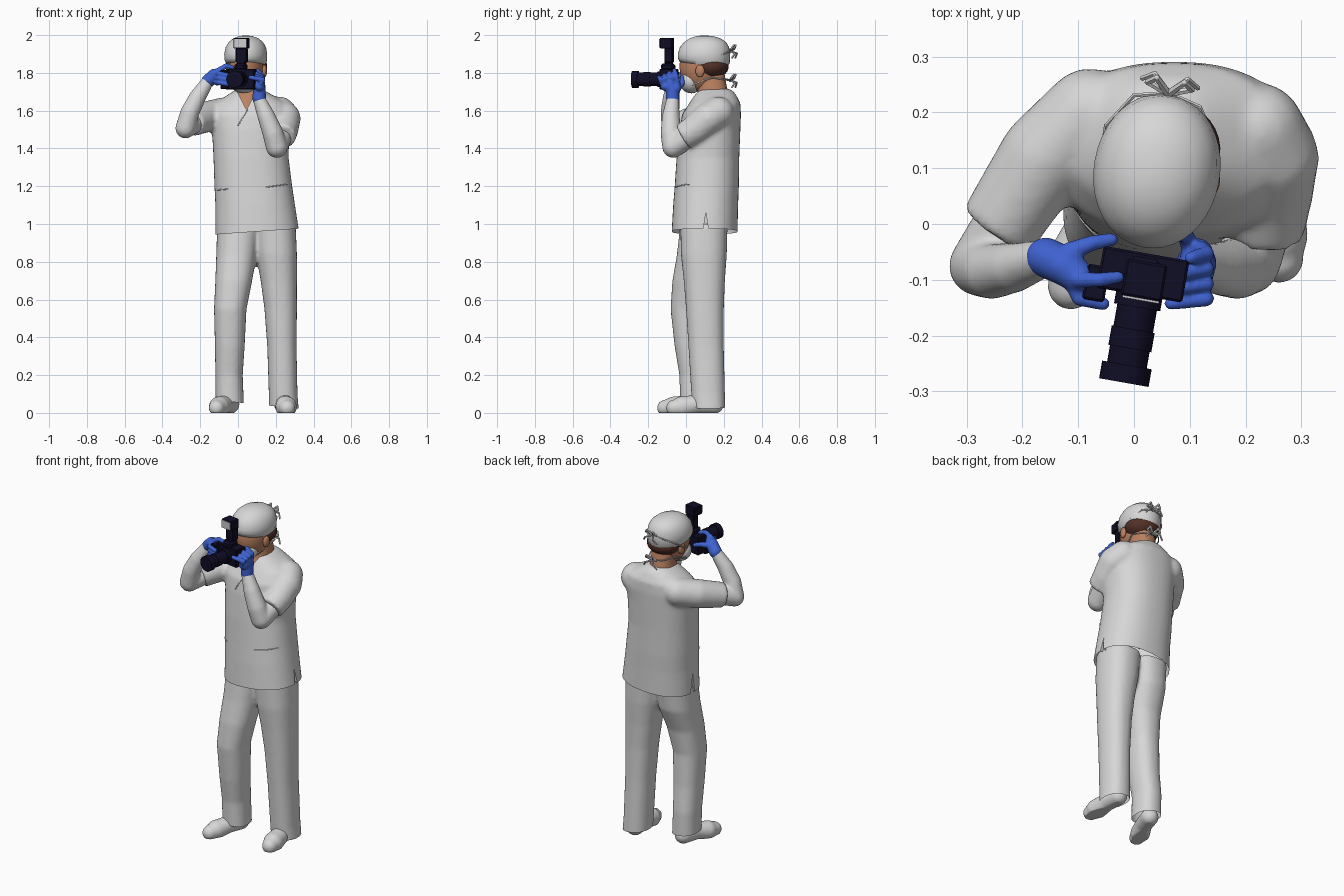
import bpy, bmesh, math
from mathutils import Vector, Matrix
from mathutils.bvhtree import BVHTree

if "Cube" in bpy.data.objects:
    bpy.data.objects.remove(bpy.data.objects["Cube"])

def mat(name, c):
    m = bpy.data.materials.new(name)
    m.diffuse_color = (*c, 1)
    m.use_nodes = True
    m.node_tree.nodes["Principled BSDF"].inputs["Base Color"].default_value = m.diffuse_color
    return m

CLOTH = mat("white_cloth", (0.68, 0.68, 0.68))
GLOVE = mat("blue_glove", (0.05, 0.125, 0.65))
BLACK = mat("camera_black", (0.005, 0.004, 0.018))
SKIN = mat("skin", (0.5, 0.22, 0.12))
HAIR = mat("brown_hair", (0.085, 0.03, 0.02))
PANEL = mat("flash_panel", (0.6, 0.6, 0.62))
YAW = Matrix.Rotation(math.radians(-10), 4, 'Z')

def make(name, bm, material, M=None, angle=45):
    if M:
        bm.transform(M)
    bmesh.ops.recalc_face_normals(bm, faces=bm.faces)
    me = bpy.data.meshes.new(name)
    bm.to_mesh(me)
    bm.free()
    me.materials.append(material)
    me.shade_smooth()
    me.set_sharp_from_angle(angle=math.radians(angle))
    ob = bpy.data.objects.new(name, me)
    bpy.context.collection.objects.link(ob)
    return ob

def loft(bm, rows, n=40, e=2.3):
    """Rows of (z, x0, x1, y0, y1) become rounded rings."""
    prev = None
    for i, (z, x0, x1, y0, y1) in enumerate(rows):
        ring = []
        for k in range(n):
            a = 2 * math.pi * k / n
            c, s = math.cos(a), math.sin(a)
            ring.append(bm.verts.new(((x0 + x1) / 2 + (x1 - x0) / 2 * math.copysign(abs(c) ** (2 / e), c),
                                      (y0 + y1) / 2 + (y1 - y0) / 2 * math.copysign(abs(s) ** (2 / e), s), z)))
        if prev:
            for k in range(n):
                bm.faces.new((prev[k], prev[(k + 1) % n], ring[(k + 1) % n], ring[k]))
        else:
            bm.faces.new(ring[::-1])
        prev = ring
    bm.faces.new(prev)

def chain(bm, pts, seg=20, flat_end=False):
    """Points (x, y, z, r) become balls joined by cones."""
    for i, p in enumerate(pts):
        a = Vector(p[:3])
        if not (flat_end and i == len(pts) - 1):
            bmesh.ops.create_uvsphere(bm, u_segments=seg, v_segments=max(4, seg // 2), radius=p[3],
                                      matrix=Matrix.Translation(a))
        if i:
            q = pts[i - 1]
            d = a - Vector(q[:3])
            M = Matrix.Translation((a + Vector(q[:3])) / 2) @ d.to_track_quat('Z', 'Y').to_matrix().to_4x4()
            bmesh.ops.create_cone(bm, cap_ends=True, segments=seg, radius1=q[3], radius2=p[3], depth=d.length, matrix=M)

def fuse(name, bm, material, voxel, its, cutters=()):
    """Merge overlapping pieces into one smooth skin."""
    ob = make(name, bm, material)
    r = ob.modifiers.new("fuse", 'REMESH')
    r.mode, r.voxel_size = 'VOXEL', voxel
    s = ob.modifiers.new("soften", 'SMOOTH')
    s.iterations, s.factor = its, 0.5
    for c in cutters:
        b = ob.modifiers.new("cut", 'BOOLEAN')
        b.operation, b.object, b.solver = 'DIFFERENCE', c, 'EXACT'
    dg = bpy.context.evaluated_depsgraph_get()
    me = bpy.data.meshes.new_from_object(ob.evaluated_get(dg))
    ob.modifiers.clear()
    ob.data = me
    me.materials.clear()
    me.materials.append(material)
    me.polygons.foreach_set("material_index", [0] * len(me.polygons))
    me.shade_smooth()
    me.set_sharp_from_angle(angle=math.radians(50))
    for c in cutters:
        bpy.data.objects.remove(c)
    return ob

def trim(ob, co, no):
    """Cut away everything behind a plane, leaving an open hem."""
    bm = bmesh.new()
    bm.from_mesh(ob.data)
    bmesh.ops.bisect_plane(bm, geom=bm.verts[:] + bm.edges[:] + bm.faces[:], plane_co=co, plane_no=no, clear_inner=True)
    bm.to_mesh(ob.data)
    bm.free()

def prism(name, tri, lo, hi):
    bm = bmesh.new()
    f = bm.faces.new([bm.verts.new(lo(*p)) for p in tri])
    g = bmesh.ops.extrude_face_region(bm, geom=[f])
    bmesh.ops.translate(bm, verts=[v for v in g['geom'] if isinstance(v, bmesh.types.BMVert)], vec=hi)
    ob = make(name, bm, CLOTH)
    ob.hide_render = True
    return ob

def ball(name, c, r, material, M=None):
    bm = bmesh.new()
    bmesh.ops.create_uvsphere(bm, u_segments=32, v_segments=20, radius=1)
    return make(name, bm, material, Matrix.Translation(c) @ YAW @ Matrix.Diagonal((*r, 1)))

# Tunic with sleeves, neck opening and side slits
cut = [prism("neck_cutter", [(-.035, 1.76), (.045, 1.605), (.125, 1.76)], lambda a, b: (a, -.1, b), (0, .2, 0))]
for x in (.285, -.16):
    cut.append(prism("slit_cutter", [(.08, .9), (.105, 1.06), (.13, .9)], lambda a, b: (x, a, b), (.07, 0, 0)))
bm = bmesh.new()
loft(bm, [(.92, -.12, .33, -.078, .272), (1.1, -.12, .302, -.068, .276), (1.2, -.125, .287, -.06, .28),
          (1.35, -.13, .268, -.05, .282), (1.5, -.138, .272, -.035, .288), (1.58, -.15, .295, -.02, .291),
          (1.64, -.12, .262, .018, .288), (1.69, -.045, .17, .05, .262), (1.715, -.005, .125, .075, .235)])
chain(bm, [(-.08, .2, 1.59, .08), (-.16, .12, 1.57, .082), (-.245, -.01, 1.535, .072)], flat_end=True)
chain(bm, [(.22, .17, 1.59, .085), (.247, .12, 1.56, .085), (.24, .05, 1.5, .08), (.232, -.015, 1.46, .073)], flat_end=True)
tunic = fuse("tunic", bm, CLOTH, .011, 6, cut)
trim(tunic, (.1, .1, .96), (-.07, 0, 1))

# Pocket edges and neckline flap laid on the tunic front
tree = BVHTree.FromPolygons([v.co for v in tunic.data.vertices], [p.vertices[:] for p in tunic.data.polygons])
for name, a, b in (("pocket_edge_a", (-.11, 1.18), (-.055, 1.185)), ("pocket_edge_b", (.15, 1.195), (.26, 1.21)),
                   ("neck_flap_edge", (.05, 1.605), (.0, 1.52))):
    pts = []
    for i in range(7):
        t = i / 6
        h = tree.ray_cast(Vector((a[0] + (b[0] - a[0]) * t, -1, a[1] + (b[1] - a[1]) * t)), Vector((0, 1, 0)))[0]
        if h:
            pts.append((*h, .003))
    bm = bmesh.new()
    chain(bm, pts, 6)
    make(name, bm, CLOTH)

# Trousers
bm = bmesh.new()
loft(bm, [(.03, -.118, .032, -.03, .14), (.2, -.12, .025, -.035, .14), (.35, -.122, .035, -.06, .125),
          (.55, -.127, .045, -.082, .12), (.7, -.12, .075, -.072, .145), (.84, -.115, .1, -.048, .2), (1., -.11, .12, -.03, .22)])
loft(bm, [(.01, .165, .322, .035, .208), (.1, .163, .315, .028, .206), (.35, .155, .31, .013, .2), (.55, .14, .312, 0, .2),
          (.7, .12, .312, -.012, .206), (.84, .095, .312, -.027, .216), (1., .08, .305, -.03, .22)])
trousers = fuse("trousers", bm, CLOTH, .011, 5)
trim(trousers, (.1, .1, .045), (.1, 0, 1))

# Shoes, flattened underneath
for name, pts in (("shoe_a", [(-.042, .085, .045, .05), (-.07, 0, .045, .048), (-.1, -.065, .032, .055), (-.113, -.112, .026, .042)]),
                  ("shoe_b", [(.24, .15, .045, .05), (.248, .06, .045, .05), (.255, -.02, .032, .057), (.26, -.062, .026, .044)])):
    bm = bmesh.new()
    chain(bm, pts)
    ob = fuse(name, bm, CLOTH, .007, 5)
    for v in ob.data.vertices:
        v.co.z = max(v.co.z, 0)

# Arms
for name, pts in (("forearm_a", [(-.215, .03, 1.545, .055), (-.278, -.075, 1.507, .054), (-.255, -.085, 1.59, .05),
                                 (-.215, -.078, 1.67, .045), (-.165, -.063, 1.748, .034)]),
                  ("forearm_b", [(.235, .04, 1.48, .06), (.205, -.068, 1.408, .058), (.185, -.08, 1.48, .055),
                                 (.15, -.08, 1.57, .047), (.112, -.07, 1.66, .034)])):
    bm = bmesh.new()
    chain(bm, pts)
    fuse(name, bm, CLOTH, .008, 5)

# Gloves: cuff, palm, fingers and thumb
bm = bmesh.new()
chain(bm, [(-.158, -.06, 1.757, .036), (-.125, -.075, 1.787, .035), (-.1, -.095, 1.795, .03)])
chain(bm, [(-.1, -.1, 1.815, .015), (-.062, -.1, 1.838, .013), (-.028, -.095, 1.828, .011)], 12)
for k in range(3):
    z = 1.795 - .023 * k
    chain(bm, [(-.112, -.1, z, .016), (-.098, -.133, z, .014), (-.055, -.143, z - .008, .012)], 12)
chain(bm, [(-.115, -.05, 1.79, .018), (-.075, -.034, 1.79, .014), (-.04, -.028, 1.78, .012)], 12)
fuse("glove_a", bm, GLOVE, .0042, 3)
bm = bmesh.new()
chain(bm, [(.112, -.07, 1.665, .036), (.113, -.072, 1.71, .034), (.112, -.085, 1.745, .032)])
chain(bm, [(.113, -.055, 1.72, .03), (.115, -.11, 1.73, .026)])
for k in range(4):
    y = -.045 - .027 * k
    chain(bm, [(.12, y, 1.745, .016), (.13, y - .008, 1.782 - .006 * k, .014),
               (.102 - .012 * k, y - .016, 1.812 - .012 * k, .012)], 12)
chain(bm, [(.105, -.05, 1.71, .018), (.092, -.02, 1.745, .015), (.085, -.02, 1.775, .012)], 12)
fuse("glove_b", bm, GLOVE, .0042, 3)

# Neck and head
bm = bmesh.new()
loft(bm, [(1.56, -.05, .14, -.003, .22), (1.64, -.035, .13, .035, .225), (1.69, -.018, .127, .06, .225),
          (1.73, -.01, .122, .065, .215), (1.82, -.01, .115, .05, .2)])
make("neck", bm, SKIN)
ball("head", (.043, .08, 1.835), (.091, .115, .135), SKIN)
ball("hair", (.055, .136, 1.835), (.1, .09, .066), HAIR)
ball("face_mask", (.03, .028, 1.758), (.078, .064, .066), CLOTH)
for s in (-1, 1):
    ball("ear", Vector((.048, .09, 1.81)) + YAW @ Vector((s * .094, 0, 0)), (.013, .024, .033), SKIN)

# Surgical cap with a sloping rim
bm = bmesh.new()
loft(bm, [(1.845, -.1, .1, -.128, .125), (1.865, -.111, .111, -.139, .137), (1.9, -.113, .113, -.139, .139),
          (1.935, -.106, .106, -.128, .134), (1.963, -.09, .09, -.106, .118), (1.983, -.066, .066, -.076, .088),
          (1.994, -.036, .036, -.042, .05), (1.998, -.01, .01, -.012, .014)], e=2.05)
for v in bm.verts:
    if v.co.z < 1.87:
        v.co.z -= v.co.y * .1
make("cap", bm, CLOTH, Matrix.Translation((.041, .095, 0)) @ YAW, 60)

# Mask straps and tied bows at the back
bm = bmesh.new()
for s in (-1, 1):
    chain(bm, [(.072 * s, -.05, 1.735, .004), (.078 * s, 0, 1.755, .004), (.085 * s, .06, 1.775, .004), (.05 * s, .12, 1.765, .004),
               (0, .137, 1.76, .004)], 6)
    chain(bm, [(.072 * s, -.06, 1.8, .004), (.099 * s, 0, 1.825, .004), (.1 * s, .065, 1.87, .004), (.06 * s, .127, 1.905, .004),
               (0, .142, 1.915, .004)], 6)
    for z in (1.76, 1.915):
        chain(bm, [(0, .14, z, .008), (.025 * s, .165, z + .03, .006), (.04 * s, .155, z + .012, .006), (0, .14, z, .006)], 6)
        chain(bm, [(0, .142, z, .006), (.03 * s, .172, z - .012, .005), (.05 * s, .16, z - .035, .005)], 6)
make("ties", bm, CLOTH, Matrix.Translation((.037, .095, 0)) @ YAW)

# Camera: body, grip, viewfinder hump, flash and lens
CAM = Matrix.Translation((.016, -.09, 0)) @ YAW
def box(name, c, s, material=BLACK, bevel=.004):
    bm = bmesh.new()
    bmesh.ops.create_cube(bm, size=1, matrix=Matrix.Translation(c) @ Matrix.Diagonal((*s, 1)))
    if bevel:
        bmesh.ops.bevel(bm, geom=bm.edges[:], offset=bevel, segments=1, affect='EDGES')
    make(name, bm, material, CAM, 30)
box("camera_body", (0, 0, 1.767), (.156, .076, .108))
box("camera_grip", (-.08, -.03, 1.765), (.04, .064, .1))
box("viewfinder_hump", (0, -.005, 1.832), (.062, .07, .036), bevel=.01)
box("flash_foot", (.004, 0, 1.857), (.045, .04, .02))
box("flash_body", (.004, .002, 1.893), (.06, .042, .075))
box("flash_head", (.004, -.01, 1.957), (.074, .066, .056))
box("flash_panel", (.004, -.044, 1.957), (.066, .006, .046), PANEL, 0)
bm = bmesh.new()
for y0, y1, r in ((-.03, -.06, .042), (-.055, -.17, .036), (-.1, -.135, .039), (-.165, -.197, .045)):
    bmesh.ops.create_cone(bm, cap_ends=True, segments=32, radius1=r, radius2=r, depth=y0 - y1,
                          matrix=Matrix.Translation((0, (y0 + y1) / 2, 1.766)) @ Matrix.Rotation(math.pi / 2, 4, 'X'))
make("lens", bm, BLACK, CAM, 30)
